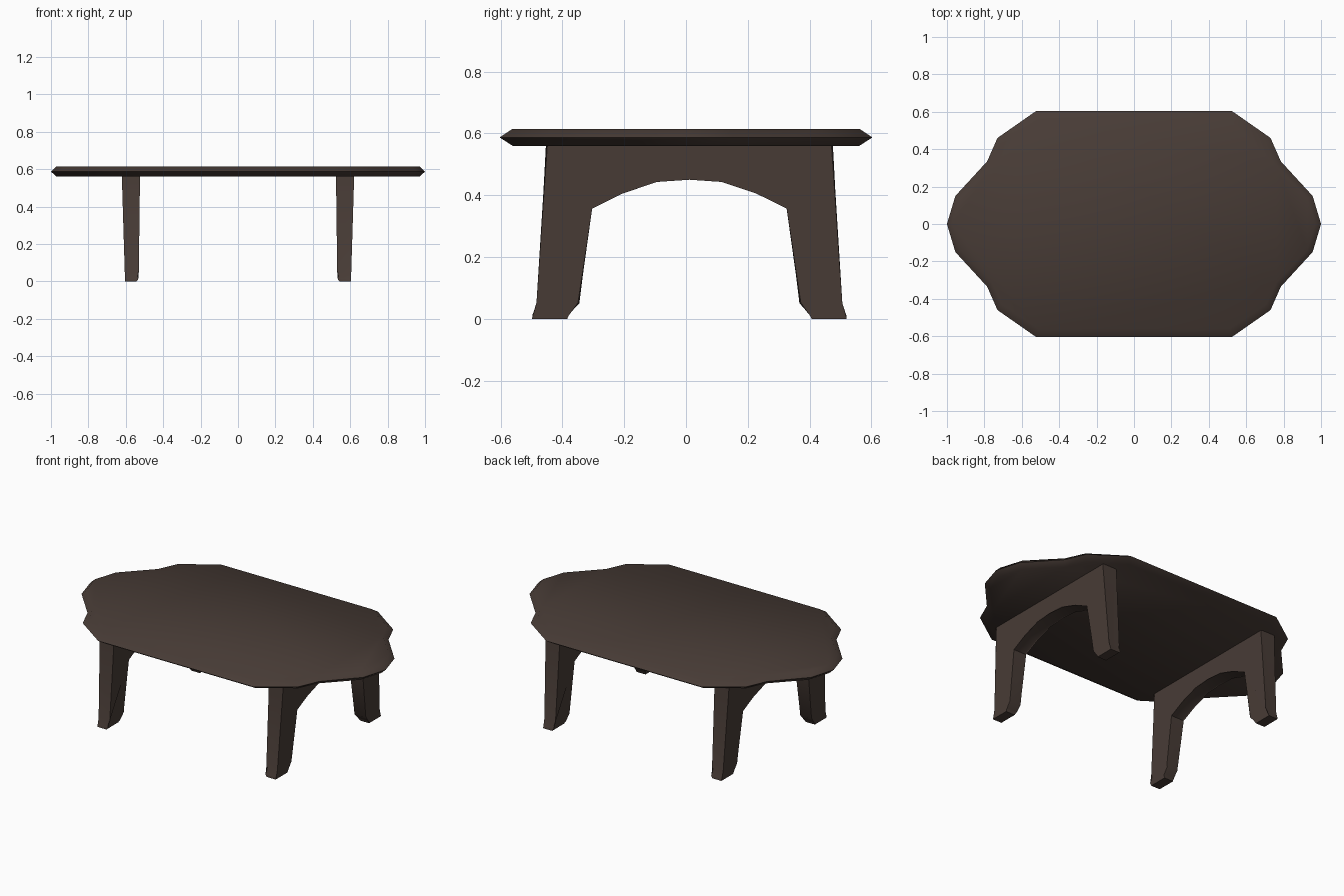
import bpy, bmesh

if "Cube" in bpy.data.objects:
    bpy.data.objects.remove(bpy.data.objects["Cube"])

wood = bpy.data.materials.new("dark brown wood")
wood.diffuse_color = (0.065, 0.045, 0.037, 1)
wood.use_nodes = True
wood.node_tree.nodes["Principled BSDF"].inputs["Base Color"].default_value = wood.diffuse_color


def finish(name, bm, angle):
    bmesh.ops.recalc_face_normals(bm, faces=bm.faces)
    me = bpy.data.meshes.new(name)
    bm.to_mesh(me)
    bm.free()
    me.materials.append(wood)
    ob = bpy.data.objects.new(name, me)
    bpy.context.collection.objects.link(ob)
    bpy.ops.object.select_all(action='DESELECT')
    ob.select_set(True)
    bpy.context.view_layer.objects.active = ob
    bpy.ops.object.shade_smooth_by_angle(angle=angle)
    return ob


def loft(bm, rings):
    """Bridge closed rings of equal length and cap both ends."""
    vs = [[bm.verts.new(p) for p in r] for r in rings]
    n = len(vs[0])
    for a, b in zip(vs, vs[1:]):
        for i in range(n):
            j = (i + 1) % n
            bm.faces.new((a[i], a[j], b[j], b[i]))
    bm.faces.new(vs[0])
    bm.faces.new(vs[-1])


# Table top: wavy-ended slab with a pointed edge
q = [(1.0, 0), (0.955, 0.15), (0.785, 0.335), (0.73, 0.46), (0.525, 0.603)]
half = q + [(-x, y) for x, y in reversed(q)]
outline = half + [(x, -y) for x, y in reversed(half[1:-1])]


def ring(z, sx, sy):
    return [(x * sx, y * sy, z) for x, y in outline]


bm = bmesh.new()
loft(bm, [ring(0.56, 0.97, 0.93), ring(0.587, 1, 1), ring(0.615, 0.97, 0.93)])
finish("table_top", bm, 1.2)

# Leg frames: arched profile in the YZ plane, tapering in thickness towards the feet
CY = 0.011
side = [(0.464, 0.565), (0.49, 0.05), (0.507, 0.015), (0.509, 0), (0.395, 0),
        (0.387, 0.02), (0.356, 0.05), (0.319, 0.36), (0.218, 0.41), (0.105, 0.443)]
profile = side + [(0, 0.455)] + [(-y, z) for y, z in reversed(side)]


def outer_x(z):
    return 0.604 + 0.017 * z / 0.56


def inner_x(z):
    return 0.543 if z < 0.01 else 0.531 - 0.007 * z / 0.56


for name, s in (("right_leg_frame", 1), ("left_leg_frame", -1)):
    bm = bmesh.new()
    loft(bm, [[(s * f(z), y + CY, z) for y, z in profile] for f in (inner_x, outer_x)])
    # Round the long edges of the legs and arch, leaving the soles and top flat
    rim = [e for e in bm.edges
           if abs(e.verts[0].co.x - e.verts[1].co.x) < 0.03
           and max(v.co.z for v in e.verts) > 0.03
           and min(v.co.z for v in e.verts) < 0.56]
    bmesh.ops.bevel(bm, geom=rim, offset=0.018, segments=2, profile=0.5,
                    affect='EDGES', clamp_overlap=True)
    finish(name, bm, 0.9)
